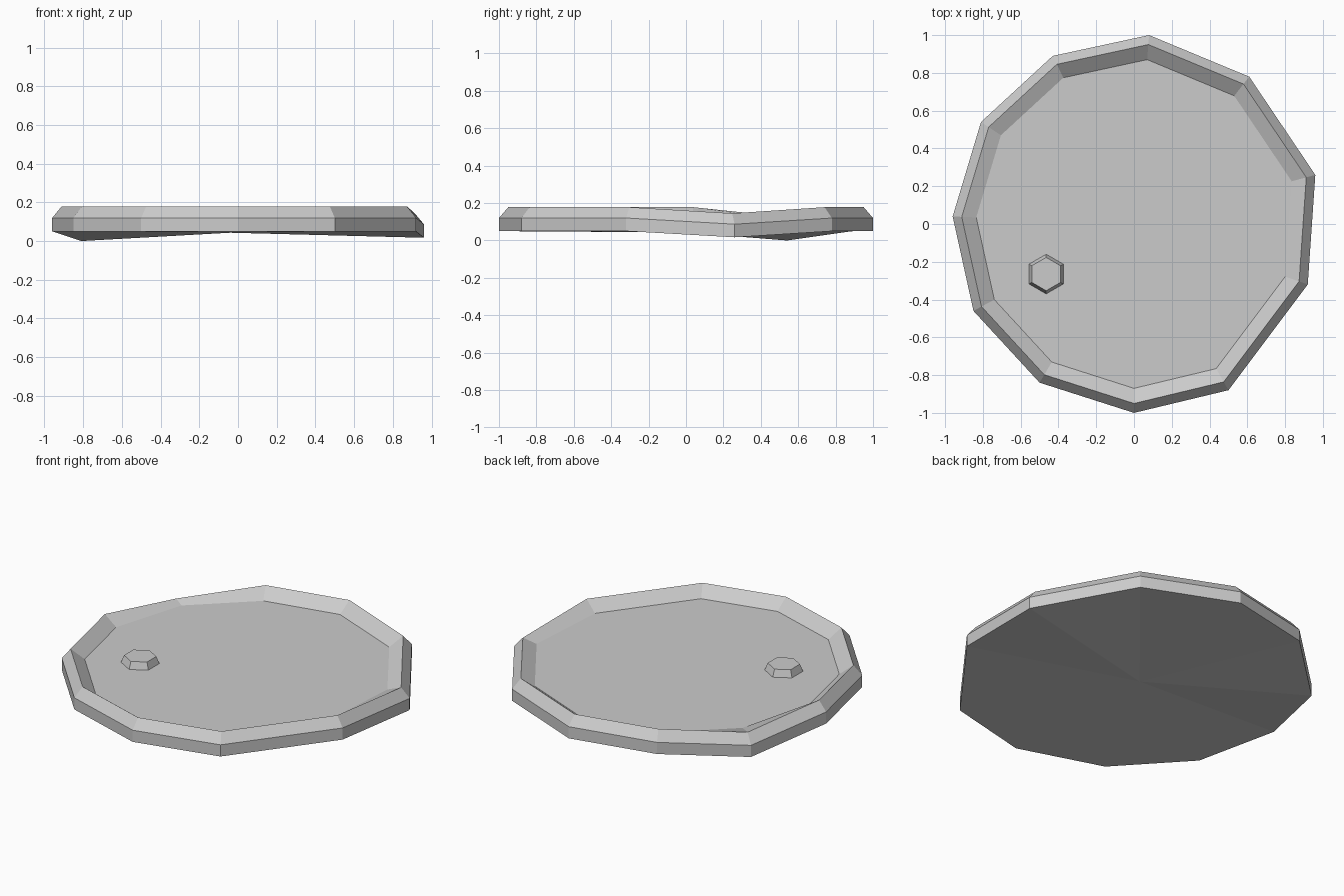
import bpy
import bmesh
from math import cos, sin, radians

cube = bpy.data.objects.get("Cube")
if cube:
    bpy.data.objects.remove(cube, do_unlink=True)

# One plain stone-like grey
grey = bpy.data.materials.new("light_grey")
grey.use_nodes = True
colour = (0.6, 0.6, 0.6, 1)
grey.diffuse_color = colour
grey.node_tree.nodes["Principled BSDF"].inputs["Base Color"].default_value = colour


def add_rings(name, rings, top_point=None, bottom_point=None):
    """Bridge stacked rings of points and close both ends."""
    bm = bmesh.new()
    loops = [[bm.verts.new(point) for point in ring] for ring in rings]
    count = len(loops[0])
    for lower, upper in zip(loops, loops[1:]):
        for i in range(count):
            j = (i + 1) % count
            bm.faces.new((lower[i], lower[j], upper[j], upper[i]))
    for loop, point in ((loops[0], bottom_point), (loops[-1], top_point)):
        if point is None:
            bm.faces.new(loop)
        else:
            hub = bm.verts.new(point)
            for i in range(count):
                bm.faces.new((loop[i], loop[(i + 1) % count], hub))
    bmesh.ops.recalc_face_normals(bm, faces=bm.faces)
    mesh = bpy.data.meshes.new(name)
    bm.to_mesh(mesh)
    bm.free()
    mesh.materials.append(grey)
    obj = bpy.data.objects.new(name, mesh)
    bpy.context.collection.objects.link(obj)
    return obj


# Uneven outline of the dish, clockwise from the left side
outline = [(0.92, -0.32), (0.5, -0.88), (0, -1), (-0.5, -0.84),
           (-0.85, -0.46), (-0.96, 0.04), (-0.81, 0.54), (-0.43, 0.89),
           (0.08, 1), (0.61, 0.78), (0.96, 0.26)]
# Two corners of the rim sag
sag = {6: 0.05, 10: 0.033}
floor_z = 0.12


def dish_ring(scale, z, sagging=True):
    return [(x * scale, y * scale, z - (sag.get(i, 0) if sagging else 0))
            for i, (x, y) in enumerate(outline)]


# Dish: wall, chamfer to the ridge, inner slope, flat floor
add_rings("dish", [dish_ring(1, 0.05), dish_ring(1, 0.12),
                   dish_ring(0.95, 0.178),
                   dish_ring(0.87, floor_z, sagging=False)],
          bottom_point=(-0.04, 0, 0.043))


# Small six-sided stud on the floor
def stud_ring(radius, z):
    angles = [radians(30 + 60 * i) for i in range(6)]
    return [(-0.465 + radius * cos(a), -0.265 + radius * sin(a), z) for a in angles]


add_rings("stud", [stud_ring(0.107, floor_z - 0.005), stud_ring(0.088, 0.162)])
